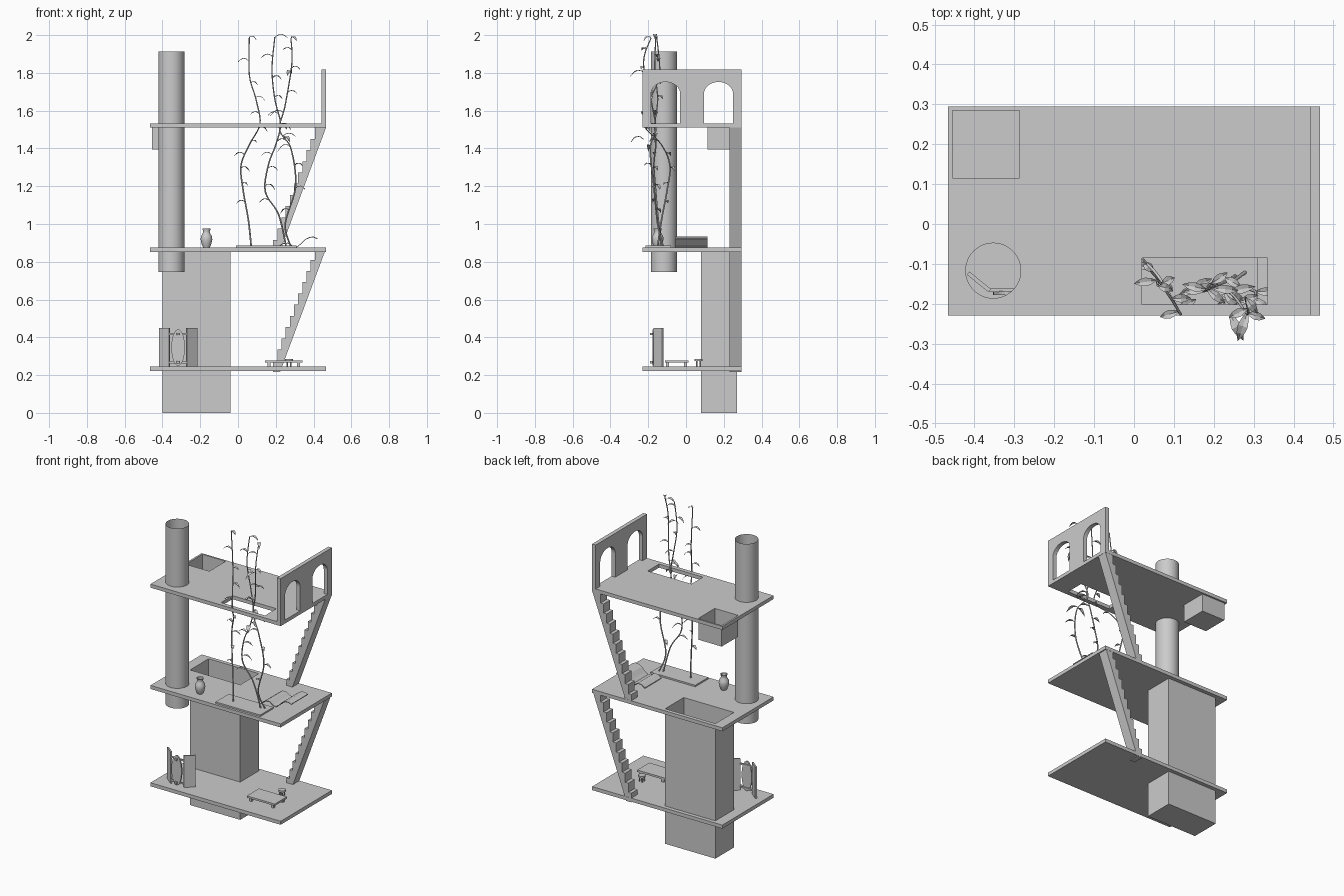
import bpy, bmesh, math, random
from mathutils import Vector, Matrix

if "Cube" in bpy.data.objects:
    bpy.data.objects.remove(bpy.data.objects["Cube"])

random.seed(4)
grey = bpy.data.materials.new("plain_grey")
grey.diffuse_color = (0.6, 0.6, 0.6, 1)
grey.use_nodes = True
grey.node_tree.nodes["Principled BSDF"].inputs["Base Color"].default_value = grey.diffuse_color


def make(name, verts, faces, smooth=False, fix=True):
    me = bpy.data.meshes.new(name)
    me.from_pydata([tuple(v) for v in verts], [], faces)
    if fix:
        bm = bmesh.new()
        bm.from_mesh(me)
        bmesh.ops.recalc_face_normals(bm, faces=bm.faces)
        bm.to_mesh(me)
        bm.free()
    me.materials.append(grey)
    for p in me.polygons:
        p.use_smooth = smooth
    ob = bpy.data.objects.new(name, me)
    bpy.context.collection.objects.link(ob)
    return ob


def box(name, x, y, z, open_top=False):
    v = [(x[i], y[j], z[k]) for k in (0, 1) for j in (0, 1) for i in (0, 1)]
    f = [(0, 2, 3, 1), (0, 1, 5, 4), (1, 3, 7, 5), (3, 2, 6, 7), (2, 0, 4, 6)]
    if not open_top:
        f.append((4, 5, 7, 6))
    return make(name, v, f)


def lathe(name, x, y, profile, n=32, caps=True):
    v = [(x + r * math.cos(2 * math.pi * i / n), y + r * math.sin(2 * math.pi * i / n), z)
         for r, z in profile for i in range(n)]
    f = [(k * n + i, k * n + (i + 1) % n, (k + 1) * n + (i + 1) % n, (k + 1) * n + i)
         for k in range(len(profile) - 1) for i in range(n)]
    if caps:
        f += [tuple(range(n)), tuple(range(len(v) - n, len(v)))]
    ob = make(name, v, f, True)
    bpy.ops.object.select_all(action='DESELECT')
    ob.select_set(True)
    bpy.context.view_layer.objects.active = ob
    bpy.ops.object.shade_smooth_by_angle(angle=math.radians(35))
    return ob


def extrude(name, profile, axis, a, b):
    """Extrude a 2D outline (u, z) along x or y from a to b."""
    n = len(profile)
    pt = (lambda u, z, w: (w, u, z)) if axis == 'x' else (lambda u, z, w: (u, w, z))
    v = [pt(u, z, w) for w in (a, b) for u, z in profile]
    f = [(i, (i + 1) % n, n + (i + 1) % n, n + i) for i in range(n)]
    return make(name, v, f + [tuple(range(n)), tuple(range(n, 2 * n))])


def cut(ob, cutters):
    bpy.context.view_layer.objects.active = ob
    for c in cutters:
        m = ob.modifiers.new("cut", 'BOOLEAN')
        m.operation, m.solver, m.object = 'DIFFERENCE', 'EXACT', c
        bpy.ops.object.modifier_apply(modifier=m.name)
        bpy.data.objects.remove(c)


# three floors with their openings
FX, FY = (-0.467, 0.467), (-0.23, 0.295)
TX, TY, TR = -0.353, -0.117, 0.069
SX, SY = (-0.40, -0.04), (0.08, 0.27)
BX, BY = (-0.455, -0.287), (0.115, 0.284)
low = box("lower_floor", FX, FY, (0.222, 0.245))
mid = box("middle_floor", FX, FY, (0.853, 0.876))
top = box("upper_floor", FX, FY, (1.51, 1.533))


def tube_cut():
    return lathe("cutter", TX, TY, [(TR, 0.5), (TR, 2.2)], 48)


cut(low, [box("cutter", SX, SY, (0.1, 0.4))])
cut(mid, [tube_cut(), box("cutter", SX, SY, (0.8, 1))])
cut(top, [tube_cut(), box("cutter", BX, BY, (1.4, 1.6)),
          box("cutter", (0.02, 0.335), (-0.202, -0.085), (1.4, 1.6))])

# open tube, deep shaft and hanging basin
lathe("tube", TX, TY, [(TR, 0.745), (TR, 1.912)], 48, caps=False)
box("shaft", SX, SY, (0, 0.87), True)
box("basin", BX, BY, (1.395, 1.525), True)

# end wall with two arches
wall = box("arched_wall", (0.441, 0.467), FY, (1.51, 1.818))


def arch(c):
    pts = [(c - 0.077, 1.533), (c + 0.077, 1.533)]
    pts += [(c + 0.077 * math.cos(math.pi * i / 16), 1.69 + 0.062 * math.sin(math.pi * i / 16))
            for i in range(17)]
    return extrude("cutter", pts, 'x', 0.4, 0.5)


cut(wall, [arch(-0.108), arch(0.172)])

# two steep stairs along the back edge
for name, z0 in (("lower_stair", 0.217), ("upper_stair", 0.857)):
    n, h, w = 11, 0.653 / 11, 0.243 / 11
    prof = [(0.466, z0 + n * h), (0.223, z0)]
    for i in range(n):
        x = 0.223 - 0.038 + (i - 0.5) * w + 0.012
        prof += [(x, z0 + i * h), (x, z0 + (i + 1) * h)]
    extrude(name, prof, 'y', 0.229, 0.294)

# folding screen with oval mirror
def panel(name, p, q):
    d = (Vector(q) - Vector(p)).normalized()
    nrm = Vector((-d.y, d.x)) * 0.005
    c = [Vector(p) - nrm, Vector(q) - nrm, Vector(q) + nrm, Vector(p) + nrm]
    v = [(a.x, a.y, z) for z in (0.245, 0.45) for a in c]
    make(name, v, [(0, 1, 2, 3), (4, 5, 6, 7)] + [(i, (i + 1) % 4, 4 + (i + 1) % 4, 4 + i) for i in range(4)])


panel("screen_left", (-0.416, -0.123), (-0.362, -0.167))
panel("screen_right", (-0.272, -0.167), (-0.218, -0.123))
for k, z in enumerate((0.262, 0.412)):
    box(f"mirror_bar_{k}", (-0.364, -0.27), (-0.17, -0.162), (z, z + 0.01))
    lathe(f"mirror_knob_{k}", -0.317, -0.183, [(0.008, z), (0.008, z + 0.012)], 12)
oval = [(-0.317 + 0.036 * math.cos(t * math.pi / 16), 0.346 + 0.096 * math.sin(t * math.pi / 16))
        for t in range(32)]
extrude("oval_mirror", oval, 'y', -0.178, -0.168)

# low table and stool
box("table_top", (0.142, 0.342), (-0.112, 0.012), (0.266, 0.278))
for i, x in enumerate((0.155, 0.313)):
    for j, y in enumerate((-0.105, -0.01)):
        box(f"table_leg_{i}{j}", (x, x + 0.016), (y, y + 0.016), (0.245, 0.267))
lathe("stool_seat", 0.27, 0.066, [(0.022, 0.274), (0.022, 0.286)], 20)
for i in range(4):
    a = math.pi / 4 + i * math.pi / 2
    lathe(f"stool_leg_{i}", 0.27 + 0.014 * math.cos(a), 0.066 + 0.014 * math.sin(a),
          [(0.004, 0.245), (0.004, 0.275)], 8)

# vase
lathe("vase", -0.167, -0.15, [(0.018, 0.876), (0.026, 0.895), (0.031, 0.918), (0.029, 0.935),
                              (0.02, 0.95), (0.017, 0.96), (0.022, 0.975), (0.016, 0.973), (0.012, 0.95)])

# wavy lounger
wave = [(0.215, 0.884), (0.24, 0.9), (0.265, 0.901), (0.29, 0.885), (0.31, 0.88), (0.33, 0.895),
        (0.355, 0.92), (0.38, 0.932), (0.40, 0.933), (0.42, 0.925)]
extrude("lounger", wave + [(x, z - 0.005) for x, z in reversed(wave)], 'y', -0.055, 0.115)

# planting bed
box("planting_bed", (-0.01, 0.31), (-0.215, -0.08), (0.872, 0.886))

# climbing vines: smooth paths with tube bevels
paths = [
    [(.07, -.15, .88), (.055, -.13, 1.02), (.027, -.10, 1.18), (.016, -.085, 1.31), (.06, -.13, 1.42),
     (.116, -.225, 1.53), (.095, -.19, 1.66), (.06, -.14, 1.79), (.06, -.155, 1.99)],
    [(.255, -.13, .88), (.215, -.15, 1.05), (.145, -.16, 1.17), (.16, -.17, 1.31), (.2, -.16, 1.42),
     (.225, -.165, 1.53), (.195, -.15, 1.66), (.18, -.165, 1.82), (.195, -.16, 1.99)],
    [(.28, -.12, .88), (.25, -.15, 1.0), (.305, -.17, 1.2), (.28, -.19, 1.4), (.22, -.16, 1.5),
     (.25, -.18, 1.63), (.285, -.225, 1.85), (.28, -.185, 1.985)]]
lv, lf = [], []


def leaf(base, ang, length, width, droop):
    """Lance-shaped leaf, arched along its length."""
    s = len(lv)
    rot = Matrix.Rotation(ang, 3, 'Z')
    for t, w in ((0, .05), (.25, .7), (.5, 1), (.75, .75), (1, .04)):
        z = length * (0.25 * math.sin(t * math.pi) - droop * t * t)
        for side in (-1, 0, 1):
            lv.append(base + rot @ Vector((t * length, side * w * width, z - 0.003 * (side == 0))))
    for k in range(4):
        for c in (0, 1):
            a = s + k * 3 + c
            lf.append((a, a + 1, a + 4, a + 3))


def sample(pts, t):
    """Catmull-Rom point on a path."""
    p = [Vector(q) for q in pts]
    i = min(int(t), len(p) - 2)
    u = t - i
    a, b, c, d = p[max(i - 1, 0)], p[i], p[i + 1], p[min(i + 2, len(p) - 1)]
    return 0.5 * (2 * b + (c - a) * u + (2 * a - 5 * b + 4 * c - d) * u * u + (3 * b - a - 3 * c + d) * u ** 3)


for k, pts in enumerate(paths):
    n, sides = 48, 8
    v, f = [], []
    for i in range(n + 1):
        c = sample(pts, (len(pts) - 1) * i / n)
        r = 0.0045 - 0.0015 * i / n
        v += [c + Vector((r * math.cos(j * math.tau / sides), r * math.sin(j * math.tau / sides), 0))
              for j in range(sides)]
    for i in range(n):
        f += [(i * sides + j, i * sides + (j + 1) % sides, (i + 1) * sides + (j + 1) % sides,
               (i + 1) * sides + j) for j in range(sides)]
    make(f"vine_{k}", v, f, True)
    for i in range(11):
        t = (len(pts) - 1) * (0.2 + 0.8 * i / 10)
        ang = random.uniform(-1.0, 0.6) if i % 3 else math.pi + random.uniform(-0.6, 0.5)
        size = random.uniform(0.045, 0.07)
        if k == 0 and i % 3:
            size *= 0.8
        leaf(sample(pts, t), ang, size, 0.011, random.uniform(0, 0.4))
leaf(Vector((0.285, -0.22, 1.8)), -1.9, 0.077, 0.013, 0.2)
leaf(Vector((0.24, -0.225, 1.45)), -1.1, 0.075, 0.013, 0.2)
make("leaves", lv, lf, False, False)
